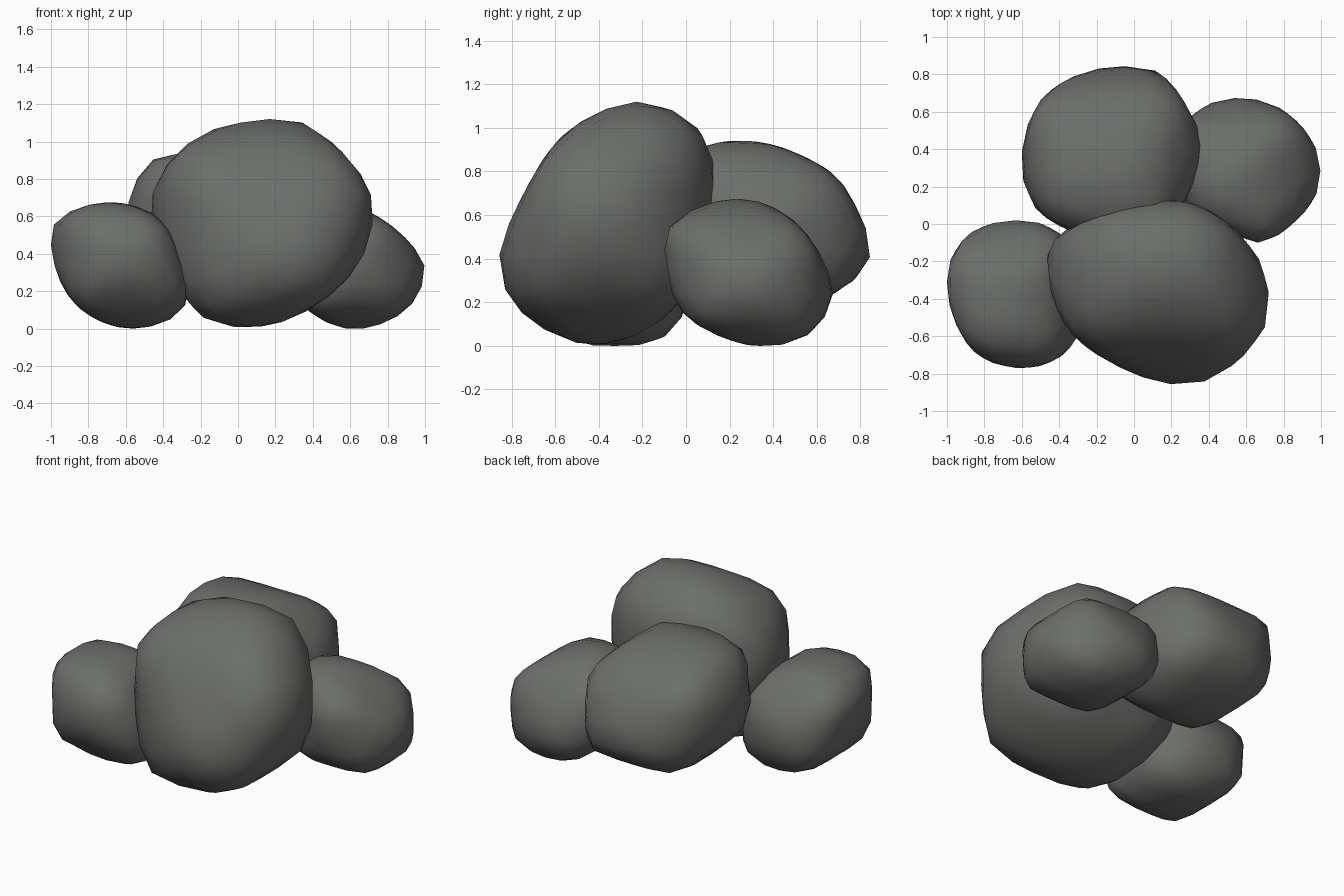
import bpy, bmesh
from mathutils import Vector

if "Cube" in bpy.data.objects:
    bpy.data.objects.remove(bpy.data.objects["Cube"])

stone = bpy.data.materials.new("dark grey stone")
stone.diffuse_color = (0.15, 0.157, 0.145, 1)
stone.use_nodes = True
stone.node_tree.nodes["Principled BSDF"].inputs["Base Color"].default_value = stone.diffuse_color

# Directions in which each boulder's extent is given
BOX = ((1, 0, 0), (0, 1, 0), (0, 0, 1))
FRONT = ((1, 0, 1), (1, 0, -1), (2, 0, 1), (2, 0, -1), (1, 0, 2), (1, 0, -2))
SIDE = ((0, 1, 1), (0, 1, -1), (0, 2, 1), (0, 2, -1), (0, 1, 2), (0, 1, -2))
TOP = ((1, 1, 0), (1, -1, 0), (2, 1, 0), (2, -1, 0), (1, 2, 0), (1, -2, 0))
POWER = 12   # crispness of the edges between the facing planes
N = None     # hidden, left to the neighbouring directions


def boulder(name, box, front, side, top):
    """Rounded stone that touches the (min, max) span along every given direction."""
    centre = Vector([sum(s) / 2 for s in box])
    normals, reach = [], []
    for axis, (low, high) in zip(BOX + FRONT + SIDE + TOP, box + front + side + top):
        axis = Vector(axis)
        n, mid = axis.normalized(), centre.dot(axis)
        if high is not None:
            normals.append(n)
            reach.append((high - mid) / axis.length)
        if low is not None:
            normals.append(-n)
            reach.append((mid - low) / axis.length)

    bm = bmesh.new()
    bmesh.ops.create_icosphere(bm, subdivisions=3, radius=1)
    rays = [v.co.normalized() for v in bm.verts]
    facing = [[(i, d.dot(n)) for i, n in enumerate(normals) if d.dot(n) > 0] for d in rays]
    planes = list(reach)
    # Push the planes until the rounded stone reaches every span
    for _ in range(40):
        points = [d * sum((c / planes[i]) ** POWER for i, c in f) ** (-1 / POWER)
                  for d, f in zip(rays, facing)]
        for i, n in enumerate(normals):
            actual = max(p.dot(n) for p in points)
            planes[i] = min(planes[i] * (reach[i] / actual) ** 0.6, reach[i] * 1.4)

    for v, p in zip(bm.verts, points):
        v.co = centre + p
    for f in bm.faces:
        f.smooth = True
    mesh = bpy.data.meshes.new(name)
    bm.to_mesh(mesh)
    bm.free()
    mesh.materials.append(stone)
    bpy.context.collection.objects.link(bpy.data.objects.new(name, mesh))


# Two large boulders
boulder("front_boulder",
        [(-0.47, 0.72), (-0.86, 0.13), (0, 1.12)],
        [(-0.18, 1.50), (-1.26, 0.32), (-0.42, 2.14), (-1.64, 0.95), (-0.07, 2.56), (-2.26, 0.18)],
        [(-0.61, 1.05), (-1.53, -0.17), (-1.40, 1.12), (-2.19, -0.24), (-0.50, 2.10), (-2.54, -0.33)],
        [(-0.92, 0.51), (-0.34, 1.29), (-1.28, 1.15), (-0.79, 1.96), (-1.61, 0.55), (-0.32, 2.06)])
boulder("back_boulder",
        [(-0.60, 0.37), (-0.09, 0.86), (0.14, 0.94)],
        [(-0.15, 1.03), (-1.36, 0.0), (N, N), (-1.88, N), (N, N), (-2.26, N)],
        [(0.36, 1.49), (-0.88, 0.47), (N, 2.20), (N, 1.28), (N, 2.28), (-1.77, 0.20)],
        [(-0.45, 0.95), (-1.17, 0.22), (-0.97, 1.20), (-1.67, 0.43), (-0.42, 1.78), (-1.90, N)])

# Two smaller rocks at the sides
boulder("left_rock",
        [(-1.0, -0.26), (-0.77, 0.02), (0, 0.675)],
        [(-0.74, 0.18), (-1.56, -0.39), (-1.65, -0.21), (-2.53, -0.69), (-0.66, 0.77), (-2.15, -0.46)],
        [(-0.51, 0.44), (-1.28, -0.14), (N, N), (N, -0.17), (N, N), (N, -0.17)],
        [(-1.54, -0.44), (-0.83, 0.32), (-2.44, N), (-1.77, 0.0), (-2.24, -0.49), (-0.78, 1.03)])
boulder("right_rock",
        [(0.20, 1.0), (-0.11, 0.68), (0, 0.675)],
        [(0.46, 1.38), (-0.29, 0.80), (N, 2.33), (N, 1.74), (0.54, 1.95), (N, 0.72)],
        [(0.12, 1.07), (-0.63, 0.52), (0.11, 1.65), (-0.70, 1.14), (0.24, 1.67), (-1.22, 0.46)],
        [(0.37, 1.42), (-0.28, 0.85), (N, 2.35), (N, 1.79), (0.42, 2.02), (-0.88, 0.89)])
